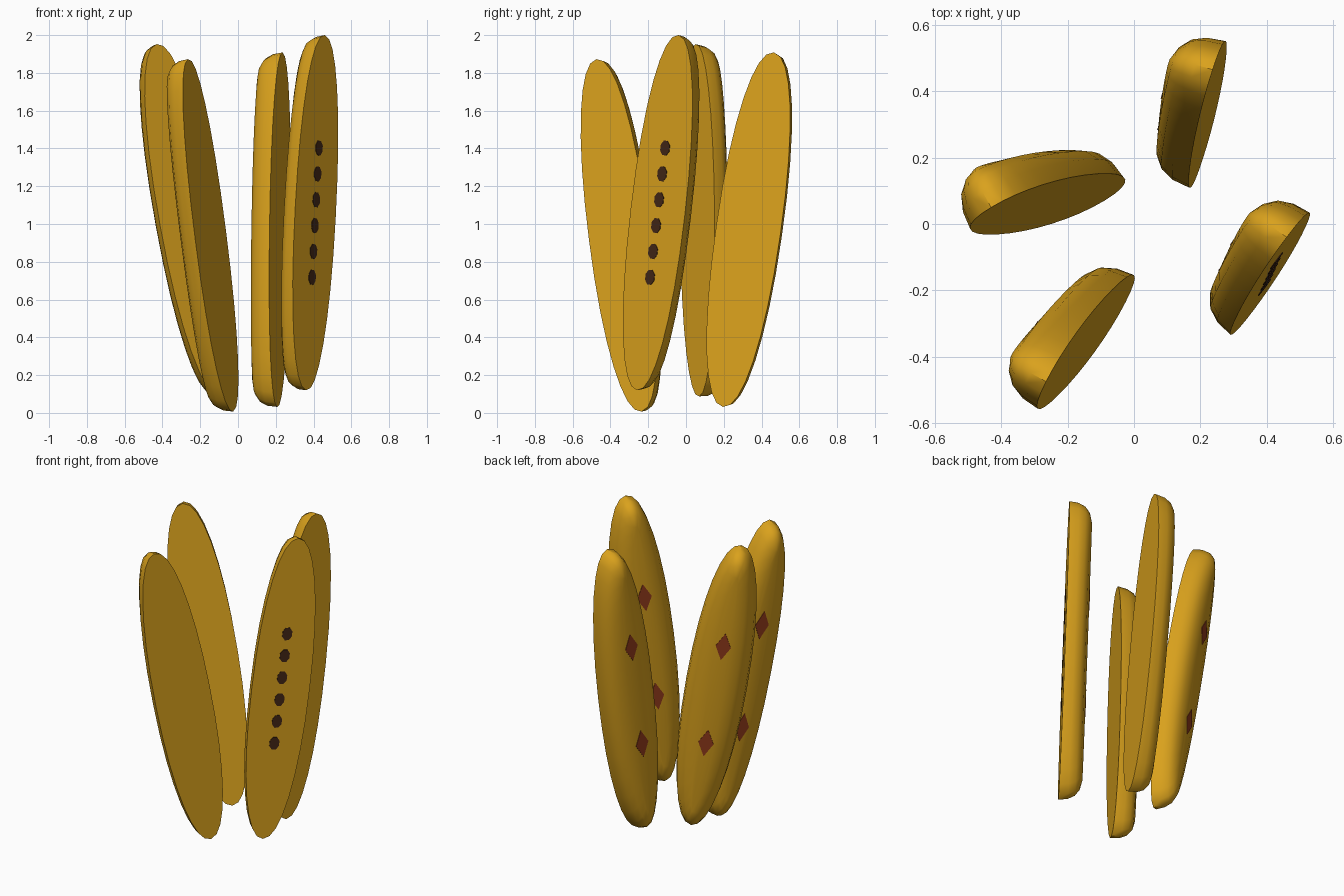
import bpy, bmesh, math
from mathutils import Vector, Matrix

if "Cube" in bpy.data.objects:
    bpy.data.objects.remove(bpy.data.objects["Cube"], do_unlink=True)


def make_material(name, color):
    mat = bpy.data.materials.new(name)
    mat.use_nodes = True
    mat.diffuse_color = (*color, 1)
    mat.node_tree.nodes["Principled BSDF"].inputs["Base Color"].default_value = (*color, 1)
    return mat


GOLD = make_material("golden wood", (0.70, 0.36, 0.012))
RED = make_material("red brown paint", (0.30, 0.045, 0.012))
DARK = make_material("dark brown paint", (0.055, 0.02, 0.008))

HALF_WIDTH, HALF_LENGTH, THICK = 0.18, 0.948, 0.137
SIDES = 32


def outline(inset):
    """Blunt oval outline, shrunk by the inset."""
    points = []
    for i in range(SIDES):
        a = 2 * math.pi * i / SIDES
        c, s = math.cos(a), math.sin(a)
        x = math.copysign(abs(c) ** 0.93, c) * (HALF_WIDTH - inset)
        y = math.copysign(abs(s) ** 0.93, s) * (HALF_LENGTH - inset)
        points.append((x, y))
    return points


def loft(name, layers, mat, matrix):
    """Skin a stack of (points, height) rings and cap both ends."""
    bm = bmesh.new()
    rings = [[bm.verts.new((x, y, z)) for x, y in pts] for pts, z in layers]
    n = len(rings[0])
    for low, high in zip(rings, rings[1:]):
        for i in range(n):
            j = (i + 1) % n
            bm.faces.new((low[i], low[j], high[j], high[i]))
    bm.faces.new(rings[0])
    bm.faces.new(rings[-1])
    bmesh.ops.recalc_face_normals(bm, faces=bm.faces)
    mesh = bpy.data.meshes.new(name)
    bm.to_mesh(mesh)
    bm.free()
    mesh.materials.append(mat)
    obj = bpy.data.objects.new(name, mesh)
    obj.matrix_world = matrix
    bpy.context.collection.objects.link(obj)
    return obj


def plate(name, points, z, mat, matrix):
    """Thin painted plate straddling the surface at height z."""
    return loft(name, [(points, z - 0.003), (points, z + 0.003)], mat, matrix)


def stave_matrix(center, lean, facing):
    """Local y runs along the stave, local z points out of the flat face."""
    along = Vector(lean).normalized()
    a = math.radians(facing)
    normal = Vector((math.cos(a), math.sin(a), 0))
    normal = (normal - along * normal.dot(along)).normalized()
    across = along.cross(normal)
    rot = Matrix((across, along, normal)).transposed().to_4x4()
    return Matrix.Translation(center) @ rot


# Name: centre of the flat face, lean from bottom to top, facing angle
STAVES = {
    "front_left_stave": ((0.41, -0.15, 1.06), (0.10, 0.22, 1.88), -37),
    "back_right_stave": ((-0.26, 0.06, 1.02), (-0.34, -0.02, 1.86), -59),
    "front_right_stave": ((-0.145, -0.355, 0.94), (-0.24, -0.24, 1.87), -27),
    "back_left_stave": ((0.222, 0.33, 0.97), (0.03, 0.27, 1.88), -18),
}

# Rounded back: inset and share of the thickness
BACK = [(0, 0), (0.008, 0.4), (0.03, 0.7), (0.07, 0.9), (0.13, 1)]

for name, (center, lean, facing) in STAVES.items():
    matrix = stave_matrix(center, lean, facing)
    stave = loft(name, [(outline(d), -THICK * k) for d, k in BACK], GOLD, matrix)
    bpy.ops.object.select_all(action="DESELECT")
    stave.select_set(True)
    bpy.context.view_layer.objects.active = stave
    bpy.ops.object.shade_smooth_by_angle(angle=math.radians(45))

    # Two diamonds painted on the rounded back
    for label, y in (("upper", 0.33), ("lower", -0.33)):
        diamond = [(0.045, y), (0, y + 0.09), (-0.045, y), (0, y - 0.09)]
        plate(f"{name}_{label}_diamond", diamond, -THICK, RED, matrix)

# Row of dark spots on one flat face
matrix = stave_matrix(*STAVES["front_left_stave"])
for k in range(6):
    y = 0.345 - k * 0.138
    spot = [(0.032 * math.cos(math.pi * (i + 0.5) / 4),
             y + 0.042 * math.sin(math.pi * (i + 0.5) / 4)) for i in range(8)]
    plate(f"spot_{k + 1}", spot, 0, DARK, matrix)
